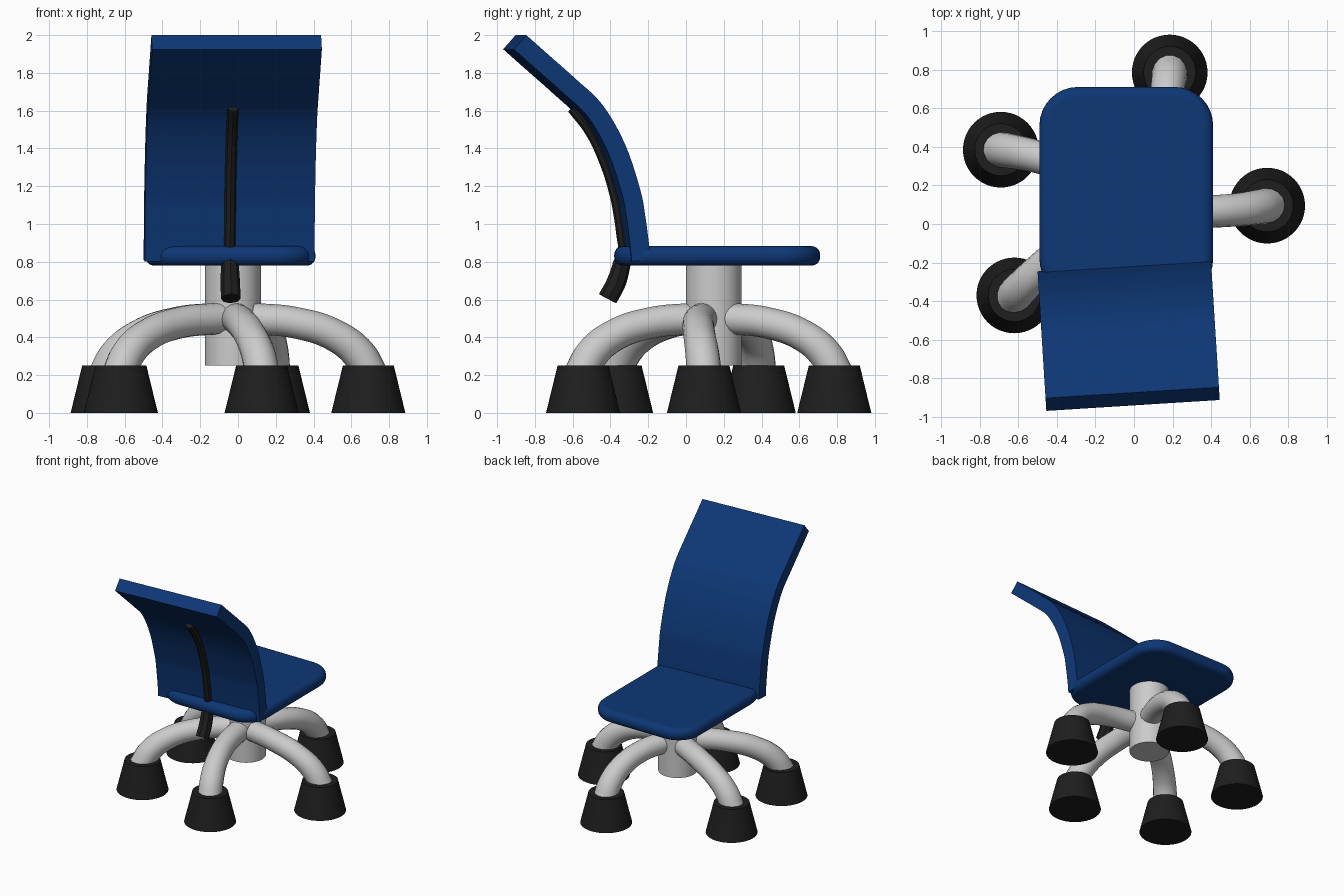
import bpy, bmesh, math
from mathutils import Matrix, Vector

if "Cube" in bpy.data.objects:
    bpy.data.objects.remove(bpy.data.objects["Cube"])


def material(name, rgb):
    m = bpy.data.materials.new(name)
    m.diffuse_color = (*rgb, 1)
    m.use_nodes = True
    m.node_tree.nodes["Principled BSDF"].inputs["Base Color"].default_value = m.diffuse_color
    return m


BLUE = material("blue upholstery", (0.004, 0.038, 0.18))
BLACK = material("black plastic", (0.013, 0.013, 0.013))
GREY = material("light grey metal", (0.6, 0.6, 0.6))


def add_mesh(name, mesh, mat, angle=35):
    ob = bpy.data.objects.new(name, mesh)
    bpy.context.collection.objects.link(ob)
    mesh.materials.clear()
    mesh.materials.append(mat)
    bpy.ops.object.select_all(action='DESELECT')
    ob.select_set(True)
    bpy.context.view_layer.objects.active = ob
    bpy.ops.object.shade_smooth_by_angle(angle=math.radians(angle))
    return ob


def cone(name, x, y, z0, z1, r0, r1, mat):
    bm = bmesh.new()
    bmesh.ops.create_cone(bm, cap_ends=True, segments=48, radius1=r0, radius2=r1, depth=z1 - z0,
                          matrix=Matrix.Translation((x, y, (z0 + z1) / 2)))
    me = bpy.data.meshes.new(name)
    bm.to_mesh(me)
    bm.free()
    return add_mesh(name, me, mat)


def tube(name, points, radii, mat, sides):
    cu = bpy.data.curves.new(name, 'CURVE')
    cu.dimensions = '3D'
    cu.bevel_depth = 1
    cu.bevel_resolution = sides
    cu.use_fill_caps = True
    cu.resolution_u = 8
    sp = cu.splines.new('BEZIER')
    sp.bezier_points.add(len(points) - 1)
    for bp, p, r in zip(sp.bezier_points, points, radii):
        bp.co = p
        bp.radius = r
        bp.handle_left_type = bp.handle_right_type = 'AUTO'
    tmp = bpy.data.objects.new("tube_helper", cu)
    bpy.context.collection.objects.link(tmp)
    dg = bpy.context.evaluated_depsgraph_get()
    me = bpy.data.meshes.new_from_object(tmp.evaluated_get(dg))
    bpy.data.objects.remove(tmp)
    return add_mesh(name, me, mat, 40)


def extrude_outline(name, pts, vec, mat):
    bm = bmesh.new()
    f = bm.faces.new([bm.verts.new(p) for p in pts])
    ext = bmesh.ops.extrude_face_region(bm, geom=[f])
    bmesh.ops.translate(bm, vec=vec, verts=[v for v in ext['geom'] if isinstance(v, bmesh.types.BMVert)])
    bmesh.ops.recalc_face_normals(bm, faces=bm.faces[:])
    me = bpy.data.meshes.new(name)
    bm.to_mesh(me)
    bm.free()
    return add_mesh(name, me, mat)


# Seat: rounded cushion slab
outline = []
for cx, cy, a0 in ((0.21, 0.51, 0), (-0.29, 0.51, 90), (-0.29, -0.18, 180), (0.21, -0.18, 270)):
    for i in range(9):
        a = math.radians(a0 + i * 90 / 8)
        outline.append((cx + 0.2 * math.cos(a), cy + 0.2 * math.sin(a), 0.78))
seat = extrude_outline("seat", outline, (0, 0, 0.103), BLUE)
bev = seat.modifiers.new("soft edge", 'BEVEL')
bev.width = 0.045
bev.segments = 5
bev.limit_method = 'ANGLE'
bev.angle_limit = math.radians(50)

# Backrest: curved panel, slightly turned about the vertical
TURN = Matrix.Translation((-0.05, -0.225, 0)) @ Matrix.Rotation(math.radians(3.6), 4, 'Z')
key = [(0.008, 0.81), (0, 0.9), (-0.02, 1.05), (-0.045, 1.18), (-0.125, 1.42),
       (-0.245, 1.63), (-0.39, 1.77), (-0.52, 1.885), (-0.65, 2.0)]


def spline(p, n=5):
    out = []
    for i in range(len(p) - 1):
        a, b, c, d = (Vector(p[max(0, min(len(p) - 1, i + k))]) for k in (-1, 0, 1, 2))
        for j in range(n):
            t = j / n
            out.append(0.5 * (2 * b + (c - a) * t + (2 * a - 5 * b + 4 * c - d) * t * t
                              + (3 * b - a - 3 * c + d) * t ** 3))
    return out + [Vector(p[-1])]


front = spline(key)


def offset(i, d):
    t = (front[min(i + 1, len(front) - 1)] - front[max(i - 1, 0)]).normalized()
    return front[i] + Vector((-t.y, t.x)) * d


def offset_back(i, d):
    p = offset(i, d)
    return p if p.x < front[i].x else 2 * front[i] - p


n = len(front)
section = front + [offset_back(i, 0.1) for i in reversed(range(n))]
back = extrude_outline("backrest", [(-0.45, p.x, p.y) for p in section], (0.9, 0, 0), BLUE)
back.data.transform(TURN)

# Support bar behind the backrest, hooking under the seat
path = [(0, -0.19, 0.605), (0, -0.145, 0.69), (0, -0.115, 0.79)]
rad = [0.052, 0.052, 0.047]
for i in range(3, n, 4):
    p = offset_back(i, 0.108)
    if p.y < 1.66:
        path.append((0, p.x, p.y))
        rad.append(0.03)
p = offset_back(27, 0.108)
bar = tube("back_support_bar", path, rad, BLACK, 2)
bar.data.transform(TURN)

# Central column
cone("column", -0.027, 0.147, 0.25, 0.8, 0.148, 0.148, GREY)

# Five curved legs with tapered feet: (start on column, foot centre)
legs = [((0.08, 0.085), (0.69, 0.095)), ((0.03, 0.23), (0.185, 0.785)),
        ((-0.13, 0.21), (-0.69, 0.385)), ((-0.1, 0.05), (-0.62, -0.37)),
        ((-0.01, 0.04), (0.125, -0.545))]
for k, (s, f) in enumerate(legs, 1):
    s, f = Vector(s), Vector(f)
    d = (f - s).normalized()
    side = Vector((d.y, -d.x))
    pts = []
    for t, z in ((0, 0.5), (0.37, 0.477), (0.71, 0.41), (0.92, 0.31), (1.02, 0.2)):
        q = s.lerp(f, t) + side * 0.1 * t * (1 - t)
        pts.append((q.x, q.y, z))
    tube(f"leg_{k}", pts, [0.083, 0.083, 0.085, 0.09, 0.093], GREY, 6)
    cone(f"foot_{k}", f.x, f.y, 0, 0.25, 0.196, 0.135, BLACK)
